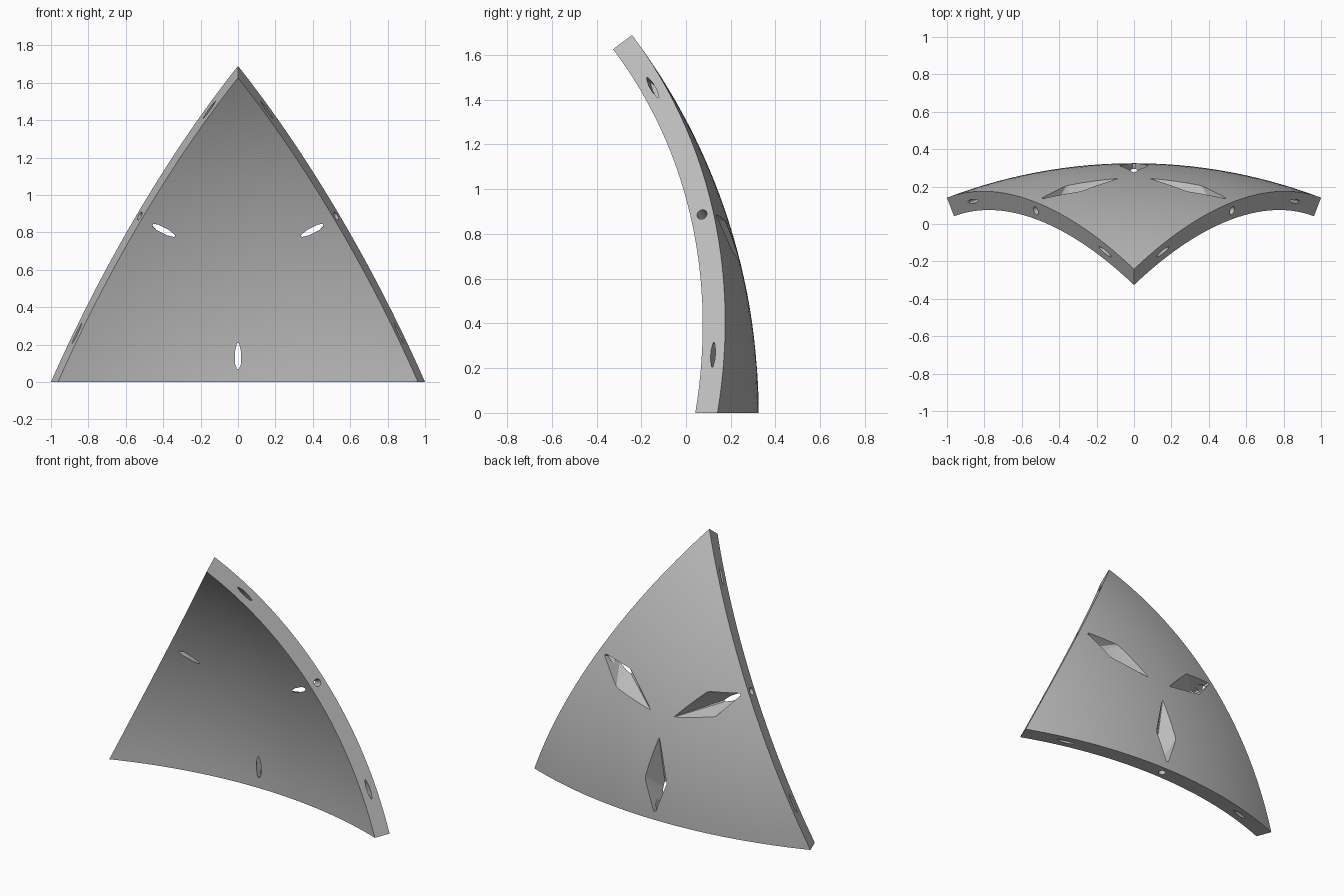
import bpy, bmesh, math
from mathutils import Vector, Matrix

if "Cube" in bpy.data.objects:
    bpy.data.objects.remove(bpy.data.objects["Cube"])

R_OUT, R_IN = 2.803, 2.697          # shell radii
R_MID = (R_OUT + R_IN) / 2
CY = 0.325 - R_OUT                  # sphere centre lies at (0, CY, 0)
N = 28                              # subdivisions per triangle side
CENTRE = Vector((0, CY, 0))

# Corner directions of the equilateral spherical triangle
A = Vector((-1, 2.6183, 0)).normalized()
B = Vector((1, 2.6183, 0)).normalized()
C = Vector((0, 2.2364, 1.6895)).normalized()
AXIS = (A + B + C).normalized()

grey = bpy.data.materials.new("grey")
grey.diffuse_color = (0.5, 0.5, 0.5, 1)
grey.use_nodes = True
grey.node_tree.nodes["Principled BSDF"].inputs["Base Color"].default_value = grey.diffuse_color


def finish(bm, name):
    bmesh.ops.recalc_face_normals(bm, faces=bm.faces[:])
    me = bpy.data.meshes.new(name)
    bm.to_mesh(me)
    bm.free()
    ob = bpy.data.objects.new(name, me)
    bpy.context.collection.objects.link(ob)
    me.materials.append(grey)
    return ob


def point(elev, x, r):
    """Point near the bottom edge's middle: elevation in degrees, sideways offset, radius."""
    e = math.radians(elev)
    s = math.sqrt(r * r - x * x)
    return Vector((x, s * math.cos(e), s * math.sin(e)))


def hull(points, name, turn):
    """Convex solid, turned about the triangle's axis to one of its three sides."""
    bm = bmesh.new()
    m = Matrix.Translation(CENTRE) @ Matrix.Rotation(turn, 4, AXIS)
    for p in points:
        bm.verts.new(m @ p)
    res = bmesh.ops.convex_hull(bm, input=bm.verts[:])
    junk = [g for g in res["geom_interior"] if isinstance(g, bmesh.types.BMVert)]
    if junk:
        bmesh.ops.delete(bm, geom=junk, context='VERTS')
    return finish(bm, name)


# Curved triangular shell: outer skin, inner skin and three flat rims
bm = bmesh.new()
skins = []
for r in (R_OUT, R_IN):
    g = {}
    for i in range(N + 1):
        for j in range(N + 1 - i):
            d = (A * (N - i - j) + B * i + C * j).normalized()
            g[i, j] = bm.verts.new(CENTRE + d * r)
    for i in range(N):
        for j in range(N - i):
            bm.faces.new((g[i, j], g[i + 1, j], g[i, j + 1]))
            if i + j < N - 1:
                bm.faces.new((g[i + 1, j], g[i + 1, j + 1], g[i, j + 1]))
    skins.append(g)
o, q = skins
for rim in ([(k, 0) for k in range(N + 1)], [(0, k) for k in range(N + 1)],
            [(N - k, k) for k in range(N + 1)]):
    for a, b in zip(rim, rim[1:]):
        bm.faces.new((o[a], o[b], q[b], q[a]))
shell = finish(bm, "shell_panel")

# Cutters, repeated on each of the three sides
cutters = []
for k in range(3):
    turn = k * math.tau / 3
    # Diamond pocket that narrows to a slit on the inner skin
    top, low = R_OUT + 0.04, R_IN - 0.016
    pts = [point(12.6, 0, top)]
    for s in (-1, 1):
        pts += [point(6.05, s * 0.098, top), point(0.98, s * 0.007, top),
                point(3.22, s * 0.006, low), point(1.55, s * 0.006, low)]
    cutters.append(hull(pts, "pocket_cutter", turn))
    # Round hole in the middle of the rim, reaching the pocket
    ring = [(0.0235 * math.cos(t * math.tau / 24), 0.0235 * math.sin(t * math.tau / 24))
            for t in range(24)]
    pts = [Vector((x, R_MID + y, z)) for x, y in ring for z in (-0.05, 0.12)]
    cutters.append(hull(pts, "hole_cutter", turn))
    # Two slim pointed slots along the rim
    for s in (-1, 1):
        spin = Matrix.Rotation(s * math.radians(14.9), 4, 'Z')
        half = [(0.061, 0.003), (0.022, 0.011)]
        pts = [spin @ Vector((u * x, R_MID + v * y, z)) for x, y in half
               for u in (-1, 1) for v in (-1, 1) for z in (-0.05, 0.06)]
        cutters.append(hull(pts, "slot_cutter", turn))

bpy.context.view_layer.objects.active = shell
shell.select_set(True)
for c in cutters:
    mod = shell.modifiers.new("cut", 'BOOLEAN')
    mod.operation = 'DIFFERENCE'
    mod.solver = 'EXACT'
    mod.object = c
    bpy.ops.object.modifier_apply(modifier=mod.name)
    bpy.data.objects.remove(c)
bpy.ops.object.shade_smooth_by_angle(angle=math.radians(20))
